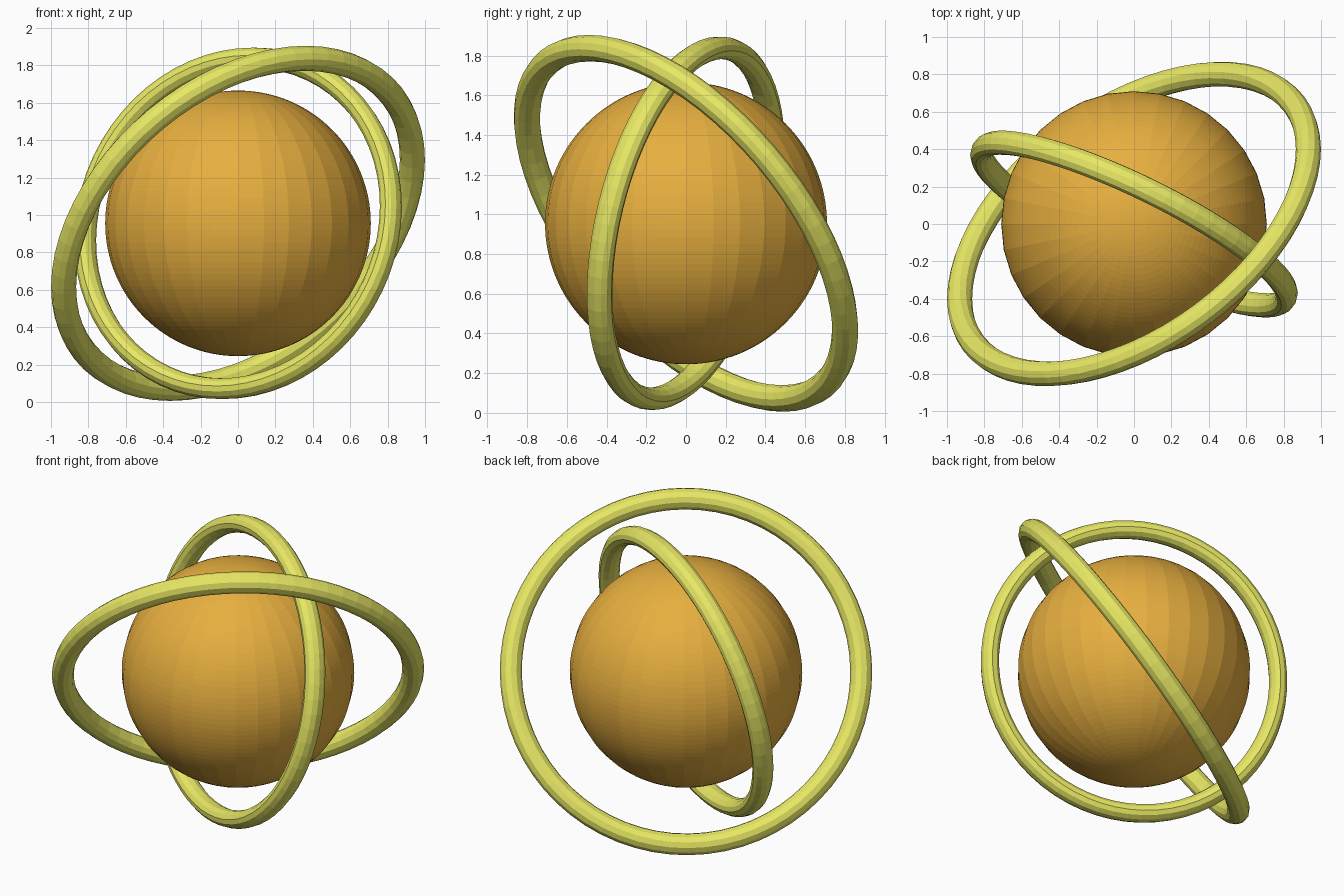
import bpy
from mathutils import Vector

if "Cube" in bpy.data.objects:
    bpy.data.objects.remove(bpy.data.objects["Cube"])

CENTER = Vector((0, 0, 0.955))


def material(name, color):
    mat = bpy.data.materials.new(name)
    mat.diffuse_color = (*color, 1)
    mat.use_nodes = True
    mat.node_tree.nodes["Principled BSDF"].inputs["Base Color"].default_value = mat.diffuse_color
    return mat


orange = material("orange", (0.80, 0.43, 0.05))
yellow = material("yellow", (0.80, 0.80, 0.13))


def ring(name, normal, radius, tube, squash):
    """Tilted ring; squash scales it within its own plane only."""
    bpy.ops.mesh.primitive_torus_add(major_segments=64, minor_segments=12,
                                     major_radius=radius, minor_radius=tube,
                                     location=CENTER)
    ob = bpy.context.object
    ob.name = name
    ob.rotation_euler = Vector(normal).to_track_quat('Z', 'Y').to_euler()
    ob.scale = (squash, squash, 1)
    ob.data.materials.append(yellow)


# Central faceted ball
bpy.ops.mesh.primitive_uv_sphere_add(segments=32, ring_count=64, radius=0.71,
                                     location=CENTER)
ball = bpy.context.object
ball.name = "ball"
ball.data.materials.append(orange)

# Two tilted orbit rings, the inner one shrunk in its plane
ring("outer_ring", (-0.49, 0.662, 0.565), 1.07, 0.067, 1.0)
ring("inner_ring", (0.43, 0.877, -0.215), 1.07, 0.067, 0.846)
